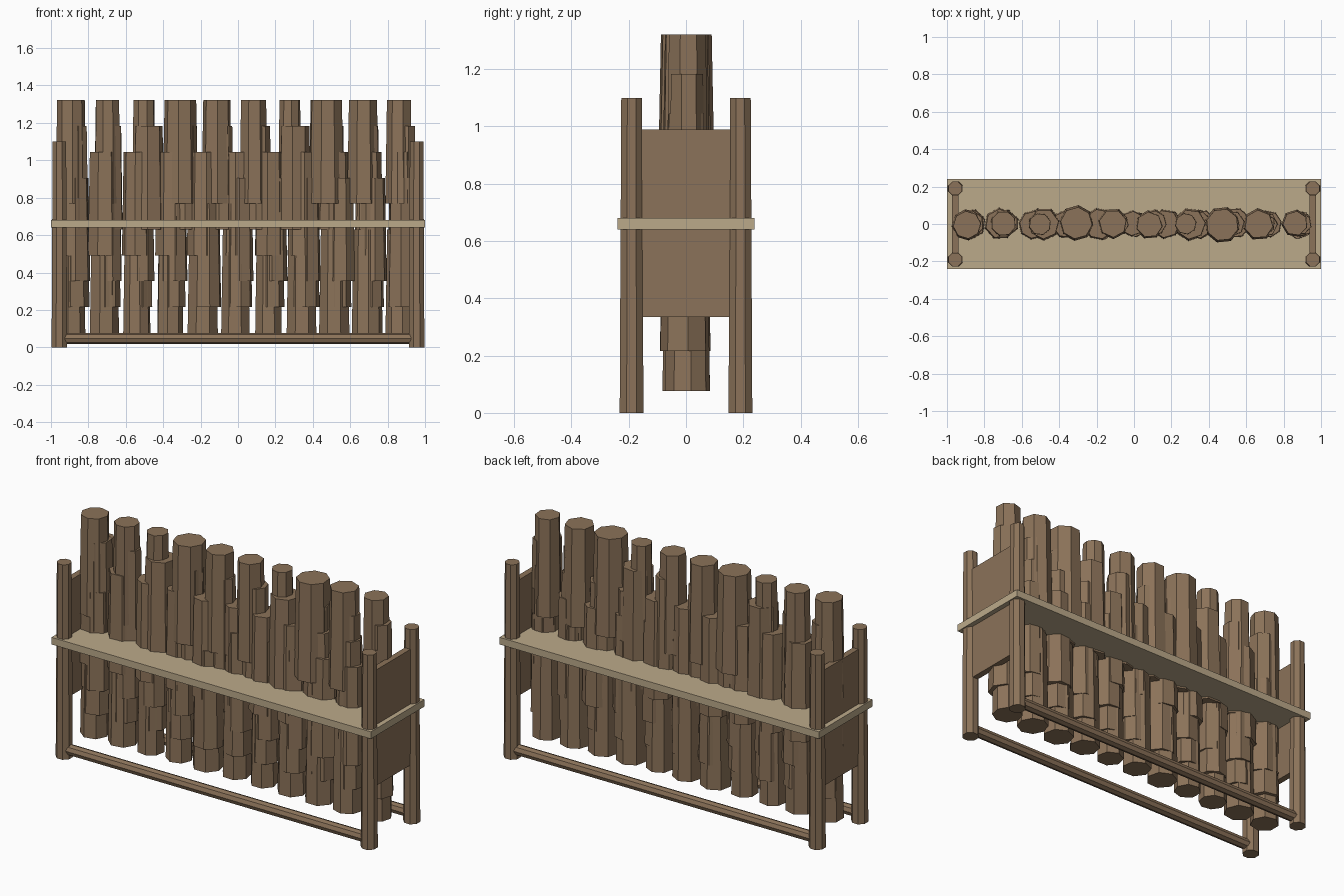
import bpy
import math
import random

random.seed(7)
if "Cube" in bpy.data.objects:
    bpy.data.objects.remove(bpy.data.objects["Cube"])


def material(name, rgb):
    mat = bpy.data.materials.new(name)
    mat.use_nodes = True
    mat.diffuse_color = (*rgb, 1)
    mat.node_tree.nodes["Principled BSDF"].inputs["Base Color"].default_value = (*rgb, 1)
    return mat


brown = material("brown wood", (0.26, 0.17, 0.10))
pale = material("pale wood", (0.50, 0.40, 0.255))


def finish(name, mat):
    ob = bpy.context.object
    ob.name = name
    ob.data.materials.append(mat)
    return ob


def box(name, centre, size, mat):
    bpy.ops.mesh.primitive_cube_add(size=1, location=centre)
    ob = finish(name, mat)
    ob.scale = size
    return ob


def pole(name, x, y, bottom, top, r_bottom, r_top, sides, turn=0):
    bpy.ops.mesh.primitive_cone_add(
        vertices=sides, radius1=r_bottom, radius2=r_top, depth=top - bottom,
        location=(x, y, (bottom + top) / 2), rotation=(0, 0, turn))
    return finish(name, brown)


# Shelf board
box("shelf", (0, 0, 0.66), (2, 0.48, 0.04), pale)

# Corner posts, end boards and long bottom rails
for sx, side in ((1, "left"), (-1, "right")):
    for sy, end in ((-1, "front"), (1, "back")):
        pole(f"{end}_{side}_post", sx * 0.955, sy * 0.19, 0, 1.10, 0.045, 0.039, 8, math.pi / 8)
    box(f"{side}_end_board", (sx * 0.955, 0, 0.662), (0.035, 0.32, 0.655), brown)
for sy, end in ((-1, "front"), (1, "back")):
    bpy.ops.mesh.primitive_cylinder_add(
        vertices=8, radius=0.03, depth=1.9, location=(0, sy * 0.19, 0.0475),
        rotation=(math.pi / 8, math.pi / 2, 0))
    rail = finish(f"{end}_rail", brown)
    rail.rotation_euler = (0, math.pi / 2, 0)

# Upright logs in overlapping rows: first x, spacing, count
rows = [(-0.893, 0.176, 11), (-0.880, 0.176, 11), (-0.875, 0.177, 11),
        (-0.893, 0.177, 11), (-0.874, 0.196, 10), (-0.893, 0.195, 10)]
top_radii = [0.074, 0.066, 0.058, 0.085, 0.074, 0.069, 0.056, 0.087, 0.077, 0.066]
upper_radii = [0.070, 0.058, 0.080, 0.066, 0.060, 0.066, 0.080, 0.066, 0.060, 0.058]
log_length = 0.553
for row, (start, step, count) in enumerate(rows):
    bottom = 0.077 + row * 0.1383
    for i in range(count):
        if row == 5:
            radius = top_radii[i]
        elif row == 4:
            radius = upper_radii[i]
        else:
            radius = random.uniform(0.062, 0.08)
        pole(f"log_{row + 1}_{i + 1}", start + i * step, random.uniform(-0.006, 0.006),
             bottom, bottom + log_length, radius * 1.13, radius,
             random.choice((7, 8)), random.uniform(0, math.pi))
